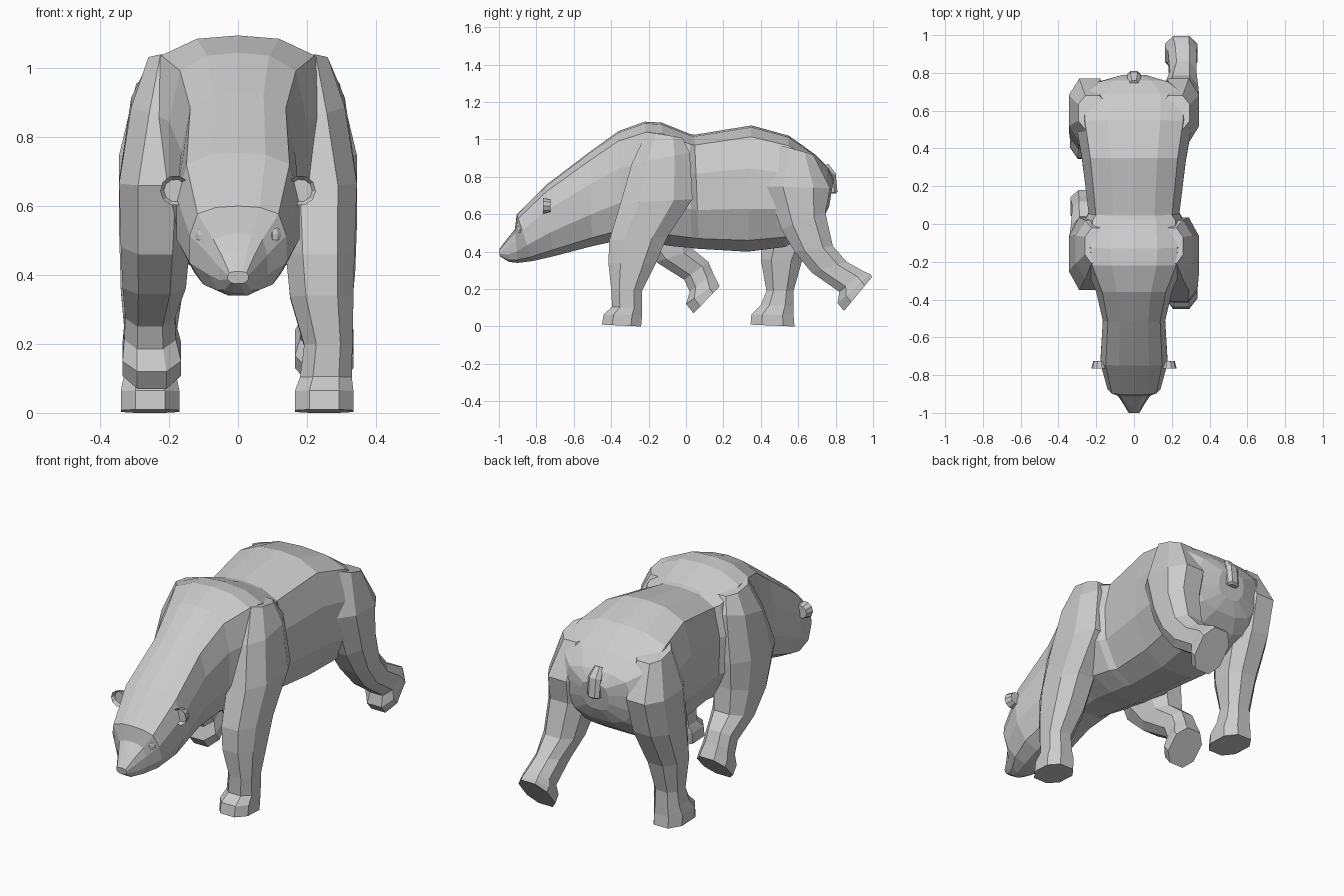
import bpy, bmesh, math
from mathutils import Matrix, Vector

BODY = [(0, 1), (.45, .985), (.84, .91), (1, .66), (1, .34), (.72, .09), (.32, 0), (0, 0)]
LIMB = [(.5, 1), (1, .74), (1, .26), (.5, 0)]


def finish(bm, name):
    bmesh.ops.recalc_face_normals(bm, faces=bm.faces)
    me = bpy.data.meshes.new(name)
    bm.to_mesh(me)
    bm.free()
    ob = bpy.data.objects.new(name, me)
    bpy.context.collection.objects.link(ob)
    return ob


def loft(name, sections, half):
    """Section: (y, z) of edge A, (y, z) of edge B, centre x, half width."""
    prof = half + [(-u, v) for u, v in reversed(half) if u > 0]
    n = len(prof)
    bm = bmesh.new()
    rings = []
    for ya, za, yb, zb, xc, hw in sections:
        a, b = Vector((0, ya, za)), Vector((0, yb, zb))
        rings.append([bm.verts.new(b.lerp(a, v) + Vector((xc + u * hw, 0, 0))) for u, v in prof])
    for r, s in zip(rings, rings[1:]):
        for i in range(n):
            j = (i + 1) % n
            bm.faces.new((r[i], r[j], s[j], s[i]))
    bm.faces.new(rings[0])
    bm.faces.new(rings[-1])
    return finish(bm, name)


def left(sections):
    return [(a, b, c, d, -x, w) for a, b, c, d, x, w in sections]


# Head, neck and torso in one loft from nose to rump
loft("body", [
    (-1.0, .41, -.995, .375, 0, .03),
    (-.96, .465, -.945, .345, 0, .055),
    (-.915, .52, -.90, .34, 0, .085),
    (-.905, .60, -.82, .35, 0, .14),
    (-.75, .755, -.71, .375, 0, .178),
    (-.52, .93, -.50, .43, 0, .165),
    (-.36, 1.045, -.36, .46, 0, .20),
    (-.22, 1.095, -.20, .45, 0, .265),
    (-.13, 1.09, -.08, .43, 0, .275),
    (.02, 1.03, .03, .42, 0, .26),
    (.045, 1.025, .07, .415, 0, .24),
    (.35, 1.075, .33, .40, 0, .275),
    (.55, 1.02, .53, .425, 0, .31),
    (.69, .92, .67, .51, 0, .31),
    (.76, .85, .73, .57, 0, .20),
    (.79, .79, .765, .64, 0, .08)], BODY)

# Shoulders shared by both front legs, then the planted and lifted legs
shoulder = [
    (-.21, 1.04, -.02, 1.01, .19, .07),
    (-.29, .87, .02, .93, .205, .105),
    (-.35, .66, .035, .68, .235, .11)]
loft("front_leg_right", shoulder + [
    (-.41, .46, -.10, .48, .238, .10),
    (-.415, .34, -.165, .33, .243, .092),
    (-.40, .20, -.235, .19, .262, .07),
    (-.395, .105, -.235, .10, .255, .075),
    (-.44, .065, -.235, .06, .25, .085),
    (-.45, .01, -.24, 0, .25, .085)], LIMB)
loft("front_leg_left", left(shoulder + [
    (-.28, .46, .03, .54, .24, .10),
    (-.16, .345, .04, .41, .243, .092),
    (-.01, .25, .12, .345, .255, .072),
    (.02, .185, .145, .285, .255, .075),
    (-.0, .12, .17, .235, .25, .085),
    (.04, .07, .18, .215, .25, .085)]), LIMB)

# Haunches, then the hind leg pushing back and the planted one
haunch = [
    (.50, .97, .68, .92, .22, .075),
    (.43, .75, .77, .74, .235, .11)]
loft("hind_leg_right", haunch + [
    (.51, .52, .745, .61, .24, .105),
    (.58, .40, .785, .43, .25, .09),
    (.67, .29, .86, .345, .26, .07),
    (.82, .185, .95, .295, .255, .075),
    (.81, .125, .985, .28, .25, .085),
    (.845, .083, .995, .265, .25, .085)], LIMB)
loft("hind_leg_left", left(haunch + [
    (.41, .52, .72, .55, .24, .105),
    (.40, .36, .62, .35, .25, .09),
    (.43, .19, .575, .19, .255, .07),
    (.40, .115, .575, .11, .255, .075),
    (.35, .065, .575, .06, .255, .085),
    (.345, .01, .58, 0, .255, .085)]), LIMB)

# Short tail lying on the rump
loft("tail", [
    (.76, .87, .70, .84, 0, .025),
    (.80, .82, .74, .80, 0, .038),
    (.81, .72, .75, .71, 0, .035),
    (.80, .71, .77, .71, 0, .02)], LIMB)

for side, word in ((1, "right"), (-1, "left")):
    # Cupped ear: flattened disc with a recessed front
    bm = bmesh.new()
    m = (Matrix.Translation((side * .182, -.745, .645)) @ Matrix.Rotation(side * .35, 4, 'Y')
         @ Matrix.Rotation(math.pi / 2, 4, 'X'))
    bmesh.ops.create_cone(bm, cap_ends=True, segments=10, radius1=.034, radius2=.044, depth=.04, matrix=m)
    bm.faces.ensure_lookup_table()
    front = min(bm.faces, key=lambda f: f.calc_center_median().y)
    bmesh.ops.inset_region(bm, faces=[front], thickness=.011)
    bmesh.ops.translate(bm, verts=front.verts, vec=(0, .018, 0))
    finish(bm, "ear_" + word)
    # Small oval eye
    bm = bmesh.new()
    m = (Matrix.Translation((side * .107, -.885, .518)) @ Matrix.Rotation(side * .5, 4, 'Z')
         @ Matrix.Diagonal((.021, .016, .028, 1)))
    bmesh.ops.create_uvsphere(bm, u_segments=8, v_segments=6, radius=1, matrix=m)
    finish(bm, "eye_" + word)
